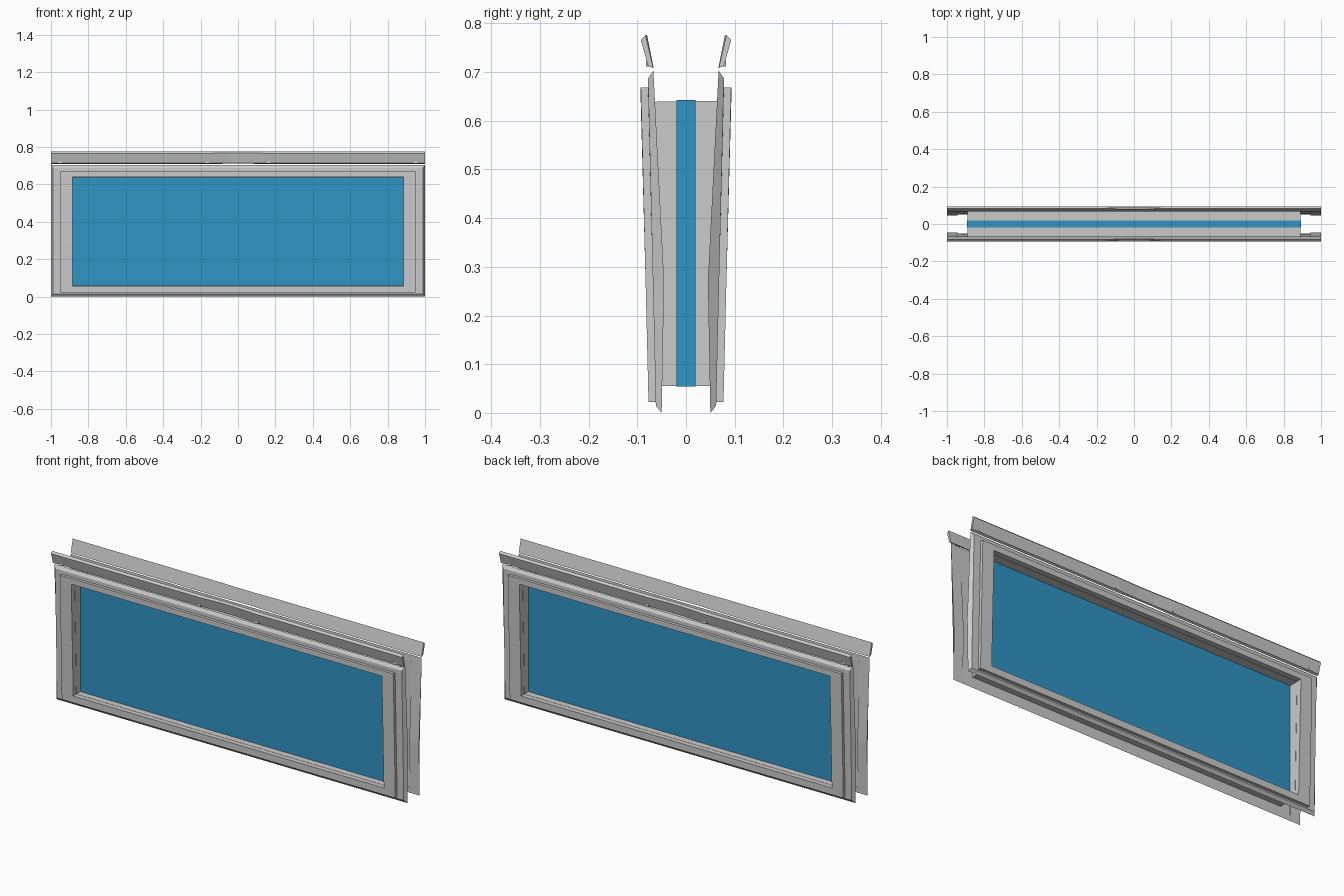
import bpy, bmesh

if "Cube" in bpy.data.objects:
    bpy.data.objects.remove(bpy.data.objects["Cube"])

Z_MID = 0.27  # height of the slight bend in the side rails


def finish(bm, name, mirror):
    bmesh.ops.recalc_face_normals(bm, faces=bm.faces)
    mesh = bpy.data.meshes.new(name)
    bm.to_mesh(mesh)
    bm.free()
    ob = bpy.data.objects.new(name, mesh)
    bpy.context.collection.objects.link(ob)
    if mirror:
        m = ob.modifiers.new("front_and_back", 'MIRROR')
        m.use_axis = (False, True, False)
        m.use_mirror_merge = False
    return ob


def ring(name, loops, mirror=True):
    """Rectangular frame; each loop is (half width, z low, z high, y low, y mid, y high)."""
    bm = bmesh.new()
    rows = []
    for hx, z0, z1, y0, ym, y1 in loops:
        pts = [(-hx, y0, z0), (hx, y0, z0), (hx, ym, Z_MID),
               (hx, y1, z1), (-hx, y1, z1), (-hx, ym, Z_MID)]
        rows.append([bm.verts.new(p) for p in pts])
    for i, a in enumerate(rows):
        b = rows[(i + 1) % len(rows)]
        for j in range(6):
            k = (j + 1) % 6
            bm.faces.new((a[j], a[k], b[k], b[j]))
    return finish(bm, name, mirror)


def loft(name, sections, mirror=True):
    """Solid through cross-sections (x, [(y, z), ...]) along the width."""
    bm = bmesh.new()
    rows = [[bm.verts.new((x, y, z)) for y, z in prof] for x, prof in sections]
    n = len(rows[0])
    for a, b in zip(rows, rows[1:]):
        for j in range(n):
            k = (j + 1) % n
            bm.faces.new((a[j], a[k], b[k], b[j]))
    bm.faces.new(rows[0])
    bm.faces.new(rows[-1])
    return finish(bm, name, mirror)


def box_profile(y0, y1, z0, z1):
    return [(y0, z0), (y1, z0), (y1, z1), (y0, z1)]


# Recessed outer rim with chamfered edge
ring("outer_rim", [
    (0.988, 0.015, 0.687, -0.062, -0.068, -0.078),
    (1.000, 0.000, 0.703, -0.050, -0.045, -0.067),
    (0.945, 0.026, 0.664, -0.050, -0.045, -0.066),
    (0.945, 0.026, 0.664, -0.062, -0.068, -0.078),
])

# Proud face frame around the opening
ring("face_frame", [
    (0.950, 0.022, 0.668, -0.077, -0.083, -0.093),
    (0.950, 0.022, 0.668, -0.052, -0.057, -0.066),
    (0.885, 0.057, 0.639, -0.052, -0.057, -0.066),
    (0.885, 0.057, 0.639, -0.077, -0.083, -0.093),
])

# Reveal joining the two face frames through the middle
ring("reveal_sleeve", [
    (0.889, 0.055, 0.639, -0.053, -0.058, -0.067),
    (0.889, 0.055, 0.641, 0.053, 0.058, 0.067),
    (0.884, 0.058, 0.637, 0.053, 0.058, 0.067),
    (0.884, 0.058, 0.637, -0.053, -0.058, -0.067),
], mirror=False)

# Outward-leaning top strip with a shallow scoop at the centre
plain = [(-0.078, 0.713), (-0.067, 0.708), (-0.083, 0.776), (-0.093, 0.766)]
scoop = [(-0.074, 0.714), (-0.067, 0.711), (-0.080, 0.776), (-0.088, 0.767)]
loft("top_strip", [(-1.0, plain), (-0.16, plain), (-0.05, scoop),
                   (0.05, scoop), (0.16, plain), (1.0, plain)])

# Small clips along the bottom of the strip
for i, x in enumerate((-0.95, -0.165, 0.165, 0.95)):
    prof = box_profile(-0.082, -0.074, 0.712, 0.724)
    loft(f"strip_clip_{i + 1}", [(x - 0.01, prof), (x + 0.01, prof)])

# Blue centre panel
panel_profile = box_profile(-0.02, 0.02, 0.054, 0.643)
panel = loft("glass_panel", [(-0.894, panel_profile), (0.894, panel_profile)], mirror=False)
blue = bpy.data.materials.new("panel_blue")
blue.diffuse_color = (0.03, 0.30, 0.56, 1.0)
blue.use_nodes = True
blue.node_tree.nodes["Principled BSDF"].inputs["Base Color"].default_value = blue.diffuse_color
panel.data.materials.append(blue)
